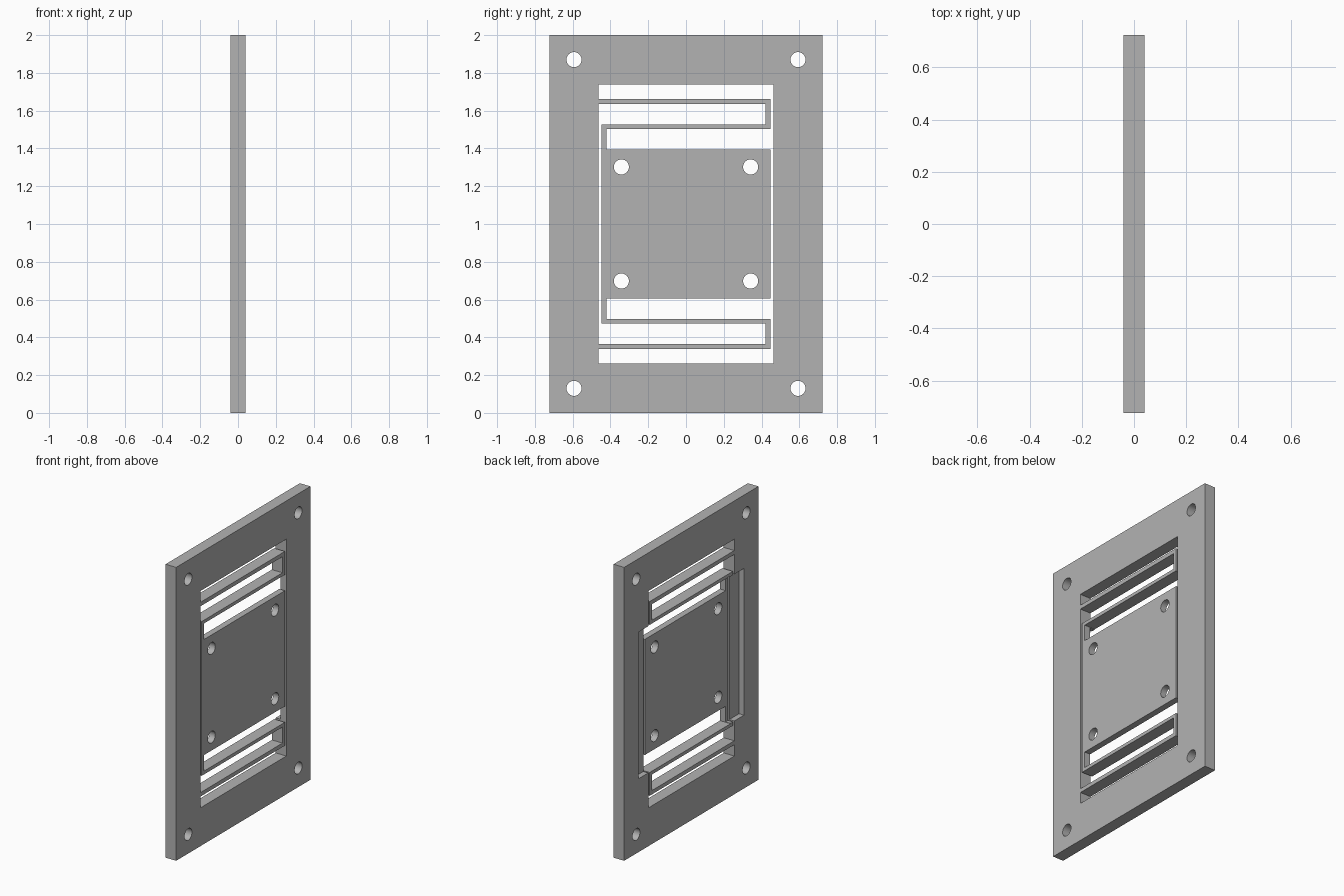
import bpy, bmesh, math

cube = bpy.data.objects.get("Cube")
if cube:
    bpy.data.objects.remove(cube, do_unlink=True)

T = 0.04      # half thickness
MID = 1.0     # height of the plate centre

grey = bpy.data.materials.new("plain grey")
grey.use_nodes = True
grey.diffuse_color = (0.45, 0.45, 0.45, 1)
grey.node_tree.nodes["Principled BSDF"].inputs["Base Color"].default_value = grey.diffuse_color


def prism(name, outline, x0, x1):
    """Extrude a closed (y, height from centre) outline from x0 to x1."""
    bm = bmesh.new()
    face = bm.faces.new([bm.verts.new((x0, y, MID + z)) for y, z in outline])
    out = bmesh.ops.extrude_face_region(bm, geom=[face])
    moved = [v for v in out["geom"] if isinstance(v, bmesh.types.BMVert)]
    bmesh.ops.translate(bm, verts=moved, vec=(x1 - x0, 0, 0))
    bmesh.ops.recalc_face_normals(bm, faces=bm.faces)
    mesh = bpy.data.meshes.new(name)
    bm.to_mesh(mesh)
    bm.free()
    ob = bpy.data.objects.new(name, mesh)
    bpy.context.collection.objects.link(ob)
    return ob


def rect(y, z):
    return [(-y, -z), (y, -z), (y, z), (-y, z)]


def circle(y, z, r, n=32):
    steps = [2 * math.pi * i / n for i in range(n)]
    return [(y + r * math.cos(a), z + r * math.sin(a)) for a in steps]


def mirrored(half):
    return half + [(y, -z) for y, z in reversed(half)]


def cut(target, outline, x0=-0.1, x1=0.1):
    cutter = prism("cutter", outline, x0, x1)
    cutter.hide_render = True
    mod = target.modifiers.new("cut", "BOOLEAN")
    mod.operation, mod.solver, mod.object = "DIFFERENCE", "EXACT", cutter
    bpy.context.view_layer.objects.active = target
    bpy.ops.object.modifier_apply(modifier=mod.name)
    bpy.data.objects.remove(cutter, do_unlink=True)


# Mounting plate
plate = prism("flexure_plate", rect(0.723, 1.0), -T, T)
plate.data.materials.append(grey)

# Shallow pocket on one face, around the central platform
cut(plate, rect(0.567, 0.5), -0.1, -0.003)

# Two winding slots that leave the folded spring arms standing
W, P, A = 0.463, 0.448, 0.422
cut(plate, mirrored([(P, 0.394), (-A, 0.394), (-A, 0.503), (P, 0.503),
                     (P, 0.662), (-W, 0.662), (-W, 0.739), (W, 0.739)]))
cut(plate, mirrored([(-P, 0.526), (A, 0.526), (A, 0.635), (-W, 0.635)]))

# Screw holes in the frame corners and the platform corners
for y, z in ((0.593, 0.87), (0.342, 0.302)):
    for sy in (-1, 1):
        for sz in (-1, 1):
            cut(plate, circle(sy * y, sz * z, 0.04))

bpy.ops.object.select_all(action="DESELECT")
plate.select_set(True)
bpy.context.view_layer.objects.active = plate
bpy.ops.object.shade_smooth_by_angle(angle=math.radians(30))
